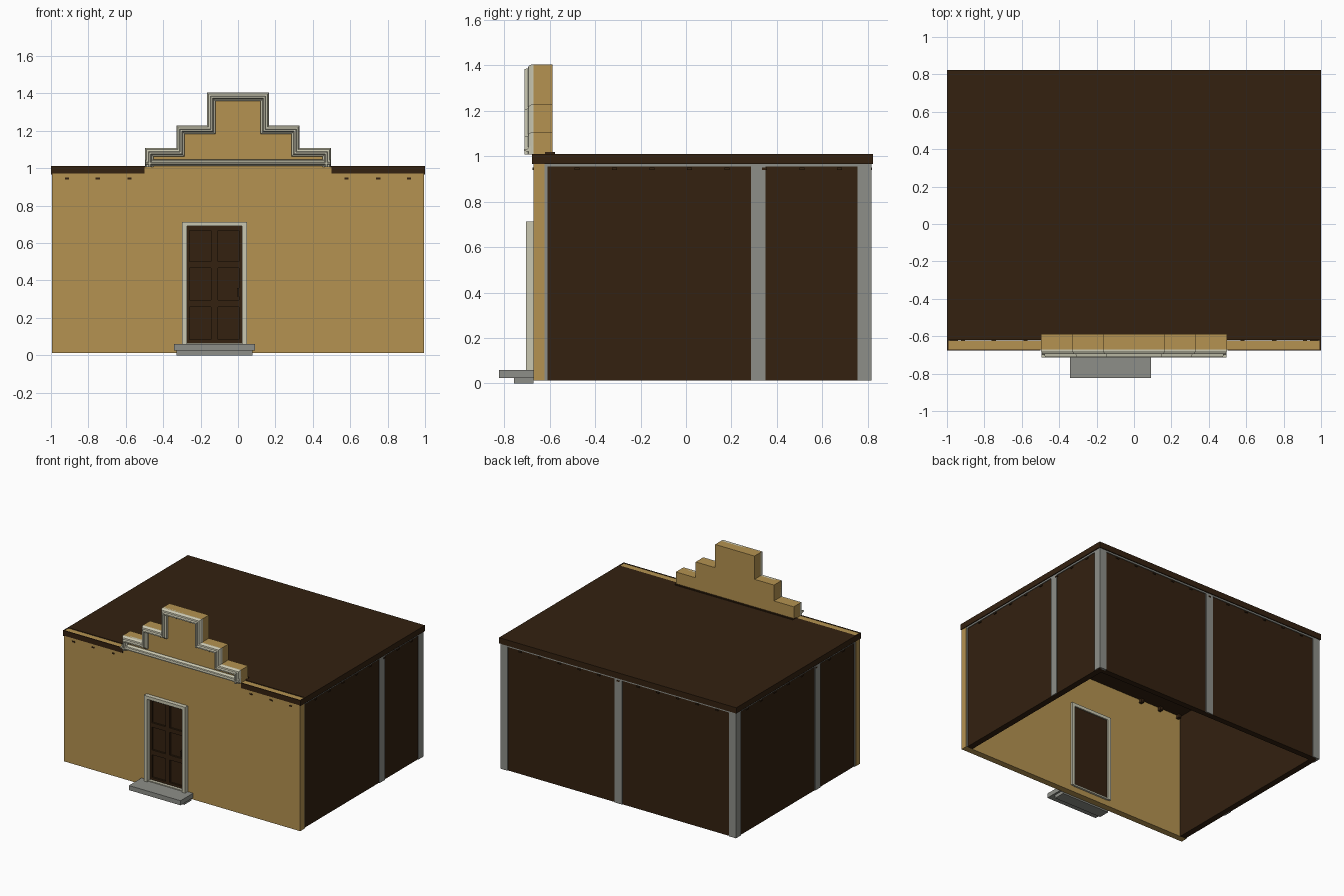
import bpy, bmesh

if "Cube" in bpy.data.objects:
    bpy.data.objects.remove(bpy.data.objects["Cube"])


def material(name, rgb):
    m = bpy.data.materials.new(name)
    m.diffuse_color = (*rgb, 1)
    m.use_nodes = True
    m.node_tree.nodes["Principled BSDF"].inputs["Base Color"].default_value = m.diffuse_color
    return m


TAN = material("tan_plaster", (0.46, 0.29, 0.082))
BROWN = material("dark_brown_wood", (0.033, 0.015, 0.005))
GREY = material("grey_stone", (0.27, 0.275, 0.25))
CREAM = material("cream_trim", (0.59, 0.575, 0.44))


def finish(name, bm, mat):
    bmesh.ops.recalc_face_normals(bm, faces=bm.faces[:])
    me = bpy.data.meshes.new(name)
    bm.to_mesh(me)
    bm.free()
    me.materials.append(mat)
    ob = bpy.data.objects.new(name, me)
    bpy.context.collection.objects.link(ob)
    return ob


def add_box(bm, x0, x1, y0, y1, z0, z1):
    vs = bmesh.ops.create_cube(bm, size=1)["verts"]
    for v in vs:
        v.co.x = x1 if v.co.x > 0 else x0
        v.co.y = y1 if v.co.y > 0 else y0
        v.co.z = z1 if v.co.z > 0 else z0


def boxes(name, mat, *dims):
    bm = bmesh.new()
    for d in dims:
        add_box(bm, *d)
    return finish(name, bm, mat)


def slab(name, mat, outline, y0, y1):
    """Outline in x, z extruded along y."""
    bm = bmesh.new()
    f = bm.faces.new([bm.verts.new((x, y0, z)) for x, z in outline])
    new = bmesh.ops.extrude_face_region(bm, geom=[f])["geom"]
    for v in new:
        if isinstance(v, bmesh.types.BMVert):
            v.co.y = y1
    return finish(name, bm, mat)


def sweep(name, mat, rings):
    """Skin a list of equal rings and cap both ends."""
    bm = bmesh.new()
    rows = [[bm.verts.new(p) for p in r] for r in rings]
    n = len(rows[0])
    for a, b in zip(rows, rows[1:]):
        for i in range(n):
            j = (i + 1) % n
            bm.faces.new((a[i], a[j], b[j], b[i]))
    bm.faces.new(rows[0])
    bm.faces.new(rows[-1])
    return finish(name, bm, mat)


# Front wall with doorway
F, B = -0.672, -0.615
slab("front_wall", TAN, [(-0.995, 0.012), (-0.285, 0.012), (-0.285, 0.70), (0.03, 0.70),
                         (0.03, 0.012), (0.995, 0.012), (0.995, 1.008), (-0.995, 1.008)], F, B - 0.008)
boxes("door_sill_wall", TAN, (-0.285, 0.03, F, B - 0.008, 0.012, 0.055))

# Side and back walls
boxes("side_walls", BROWN,
      (0.94, 0.987, B - 0.008, 0.81, 0.012, 0.97),
      (-0.987, -0.94, B - 0.008, 0.81, 0.012, 0.97))
boxes("back_wall", BROWN, (-0.94, 0.94, 0.765, 0.81, 0.012, 0.97))

# Grey posts and top rails on the outside faces
posts = []
for s, mid in ((1, 0.318), (-1, -0.17)):
    xs = sorted((s * 0.98, s * 0.993))
    posts.append((*xs, mid - 0.031, mid + 0.031, 0.012, 0.968))
    posts.append((*xs, -0.624, -0.61, 0.012, 0.968))
    posts.append((*xs, 0.756, 0.816, 0.012, 0.968))
    posts.append((*xs, -0.61, 0.756, 0.955, 0.968))
    px = sorted((s * 0.933, s * 0.993))
    posts.append((*px, 0.80, 0.816, 0.012, 0.968))
posts.append((-0.031, 0.031, 0.80, 0.816, 0.012, 0.968))
posts.append((-0.933, 0.933, 0.80, 0.816, 0.955, 0.968))
boxes("wall_posts", GREY, *posts)

# Roof and its edge board
boxes("roof", BROWN, (-1, 1, -0.62, 0.823, 0.967, 1.011))
edge = []
for s in (1, -1):
    edge.append((*sorted((s * 0.50, s * 1.0)), -0.677, -0.670, 0.972, 1.011))
    edge.append((*sorted((s * 0.993, s * 1.0)), -0.677, -0.62, 0.967, 1.011))
boxes("front_edge_boards", BROWN, *edge)
boxes("parapet_base", BROWN, (-0.497, 0.497, -0.62, -0.577, 0.99, 1.018))

# Small beam ends below the roof edge
ends = []
for s in (1, -1):
    for x in (0.58, 0.75, 0.915):
        ends.append((s * x - 0.011, s * x + 0.011, F - 0.003, -0.595, 0.94, 0.95))
        ends.append((s * x - 0.011, s * x + 0.011, -0.62, -0.595, 0.94, 0.97))
    for i in range(8):
        y = -0.48 + i * 0.165
        ends.append((*sorted((s * 0.98, s * 0.995)), y - 0.011, y + 0.011, 0.94, 0.95))
for i in range(11):
    x = -0.83 + i * 0.166
    ends.append((x - 0.011, x + 0.011, 0.80, 0.818, 0.94, 0.95))
boxes("beam_ends", BROWN, *ends)


# Stepped parapet, with the outline moved inwards by d
def steps(d=0.0):
    half = [(0.497, None), (0.497, 1.107), (0.33, 1.107), (0.33, 1.228),
            (0.166, 1.228), (0.166, 1.405)]
    right = [(x - d, 1.008 if z is None else z - d) for x, z in half]
    return right + [(-x, z) for x, z in reversed(right)]


slab("parapet", TAN, steps(), F, -0.588)

# Moulding around the parapet: inset and depth of each profile point
PROFILE = [(0.0, -0.66), (0.0, -0.680), (0.008, -0.694), (0.018, -0.696), (0.021, -0.712),
           (0.030, -0.712), (0.034, -0.694), (0.045, -0.686), (0.045, -0.66)]
outlines = [(steps(d), y) for d, y in PROFILE]
sweep("parapet_moulding", CREAM,
      [[(o[i][0], y, o[i][1]) for o, y in outlines] for i in range(12)])
sweep("parapet_ledge", CREAM,
      [[(x, y - 0.001, 1.048 - d * 0.8) for d, y in PROFILE] for x in (-0.495, 0.495)])

# Door frame
boxes("door_frame", CREAM,
      (-0.300, -0.274, -0.704, -0.608, 0.058, 0.714),
      (0.021, 0.047, -0.704, -0.608, 0.058, 0.714),
      (-0.274, 0.021, -0.704, -0.608, 0.690, 0.714),
      (-0.274, 0.021, -0.690, -0.608, 0.055, 0.067))

# Door: board, stiles and rails that leave six sunk panels
boxes("door_board", BROWN, (-0.274, 0.021, -0.655, -0.618, 0.067, 0.690))
D = -0.668
rails = [(-0.274, -0.258, D, -0.65, 0.067, 0.690), (0.005, 0.021, D, -0.65, 0.067, 0.690),
         (-0.144, -0.108, D, -0.65, 0.067, 0.690)]
for x0, x1 in ((-0.258, -0.144), (-0.108, 0.005)):
    for z0, z1 in ((0.067, 0.085), (0.258, 0.295), (0.468, 0.502), (0.668, 0.690)):
        rails.append((x0, x1, D, -0.65, z0, z1))
boxes("door_stiles_and_rails", BROWN, *rails)
boxes("door_handle", BROWN, (-0.006, 0.006, -0.69, D, 0.315, 0.36))

# Door steps
boxes("door_steps", GREY,
      (-0.343, 0.092, -0.823, F, 0.025, 0.060),
      (-0.330, 0.077, -0.758, F, 0.0, 0.025))
